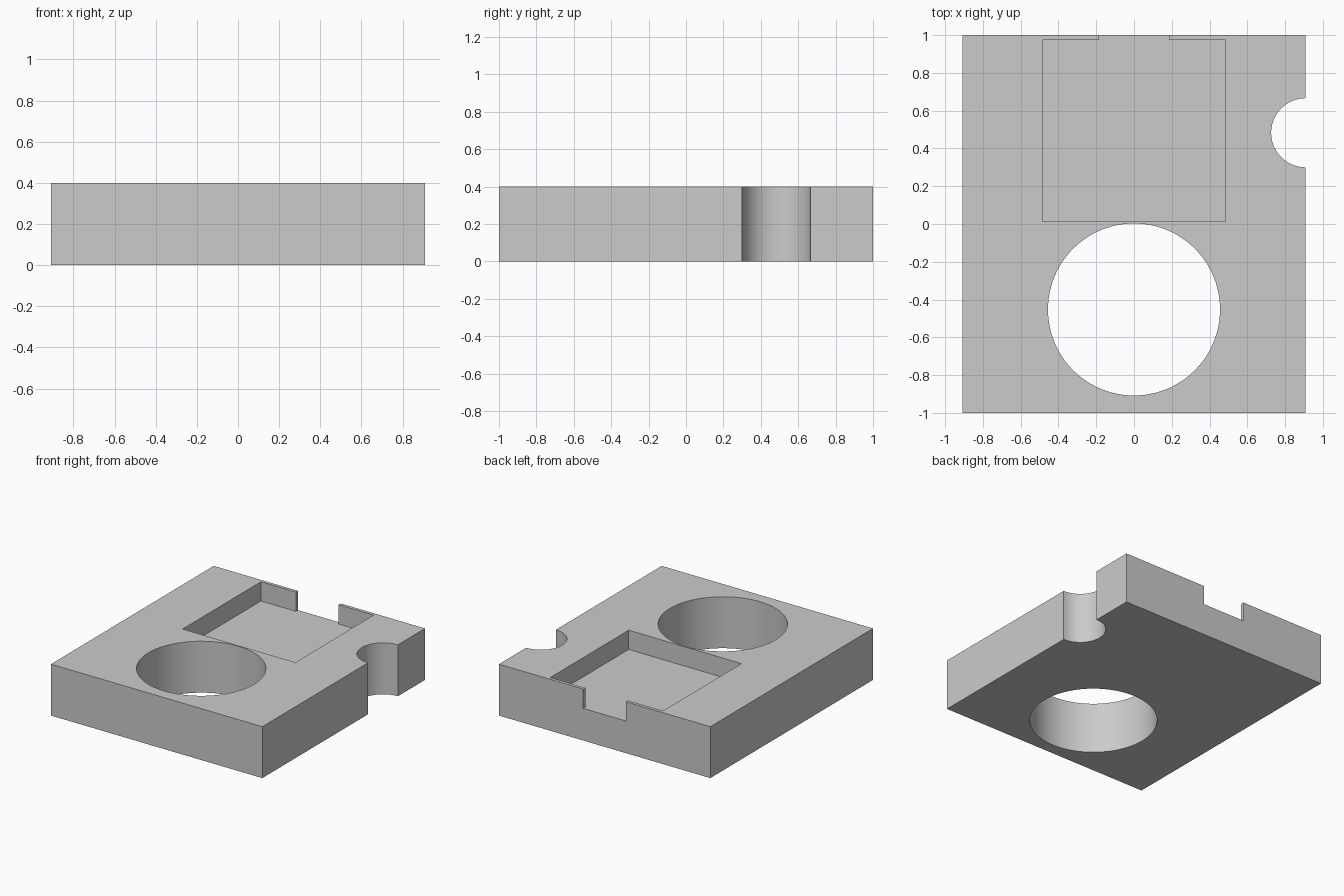
import bpy
import math

old = bpy.data.objects.get("Cube")
if old:
    bpy.data.objects.remove(old, do_unlink=True)

HEIGHT = 0.4
FLOOR = 0.25      # level of the recessed floor
HALF_W = 0.909

grey = bpy.data.materials.new("light grey")
grey.use_nodes = True
grey.diffuse_color = (0.6, 0.6, 0.6, 1)
grey.node_tree.nodes["Principled BSDF"].inputs["Base Color"].default_value = (0.6, 0.6, 0.6, 1)


def box(name, x0, x1, y0, y1, z0, z1):
    bpy.ops.mesh.primitive_cube_add(size=1, location=((x0 + x1) / 2, (y0 + y1) / 2, (z0 + z1) / 2))
    ob = bpy.context.object
    ob.name = name
    ob.scale = (x1 - x0, y1 - y0, z1 - z0)
    bpy.ops.object.transform_apply(location=True, rotation=False, scale=True)
    ob.data.materials.append(grey)
    return ob


def cylinder(name, x, y, radius, sides):
    bpy.ops.mesh.primitive_cylinder_add(vertices=sides, radius=radius, depth=1, location=(x, y, HEIGHT / 2))
    ob = bpy.context.object
    ob.name = name
    ob.data.materials.append(grey)
    return ob


# Solid plate
plate = box("plate", -HALF_W, HALF_W, -1, 1, 0, HEIGHT)

# Round hole, half-round side notch, square pocket and its rear opening
cutters = [
    cylinder("round_hole_cutter", 0, -0.4525, 0.4555, 96),
    cylinder("side_notch_cutter", HALF_W, 0.483, 0.183, 64),
    box("pocket_cutter", -0.485, 0.485, 0.012, 0.975, FLOOR, 0.6),
    box("rear_opening_cutter", -0.184, 0.184, 0.9, 1.1, FLOOR, 0.6),
]

bpy.ops.object.select_all(action='DESELECT')
plate.select_set(True)
bpy.context.view_layer.objects.active = plate
for cutter in cutters:
    cutter.hide_render = True
    mod = plate.modifiers.new("cut", 'BOOLEAN')
    mod.operation = 'DIFFERENCE'
    mod.solver = 'EXACT'
    mod.object = cutter
    bpy.ops.object.modifier_apply(modifier=mod.name)
    bpy.data.objects.remove(cutter, do_unlink=True)

# Smooth round walls, sharp edges elsewhere
bpy.ops.object.shade_smooth_by_angle(angle=math.radians(30))
